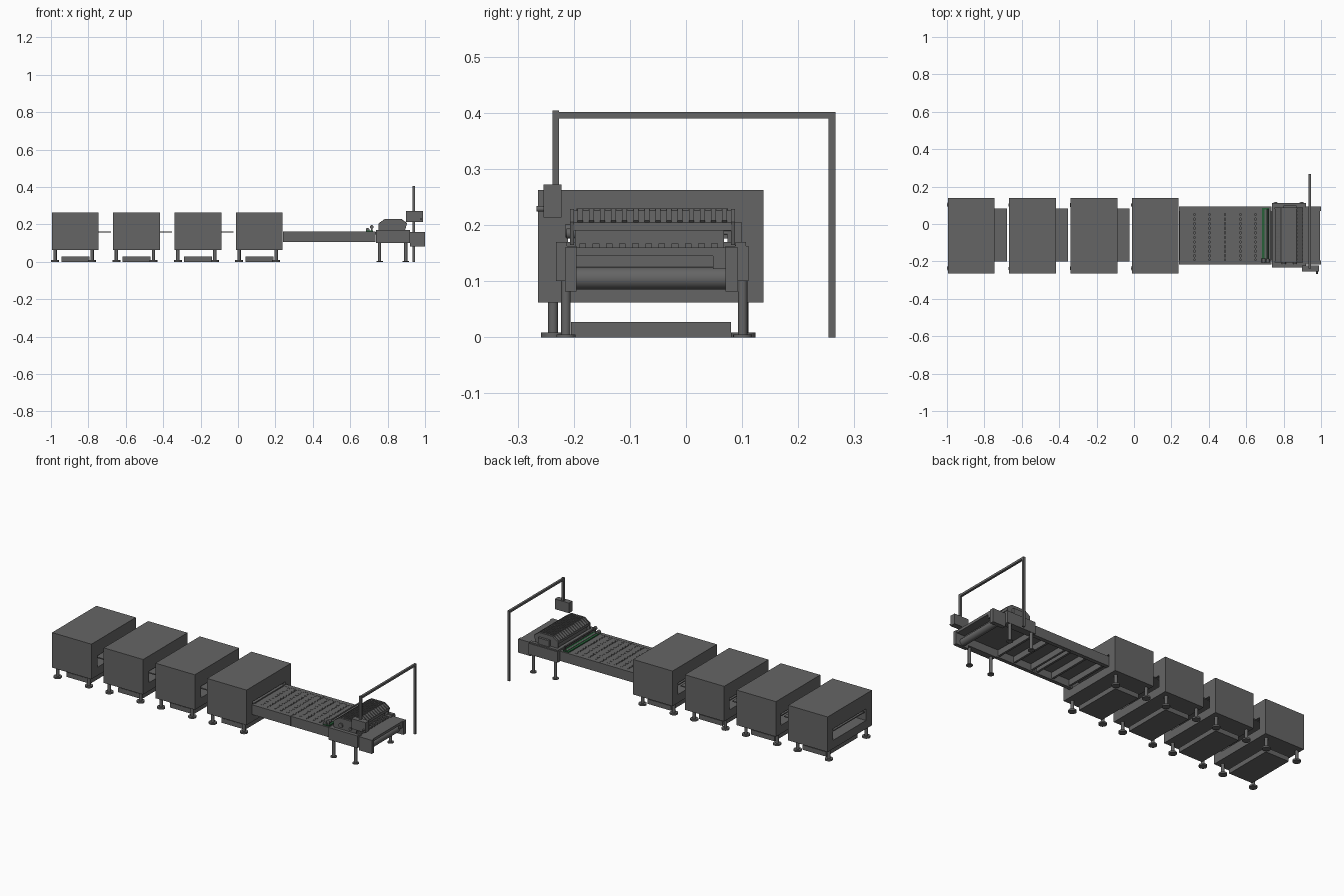
import bpy, bmesh, math
from mathutils import Vector, Matrix

if "Cube" in bpy.data.objects:
    bpy.data.objects.remove(bpy.data.objects["Cube"])


def material(name, rgb):
    m = bpy.data.materials.new(name)
    m.diffuse_color = (*rgb, 1)
    m.use_nodes = True
    m.node_tree.nodes["Principled BSDF"].inputs["Base Color"].default_value = m.diffuse_color
    return m


GREY = material("dark grey", (0.13, 0.13, 0.13))
GREEN = material("dark green", (0.02, 0.12, 0.04))


def finish(name, bm, mat):
    bmesh.ops.recalc_face_normals(bm, faces=bm.faces)
    me = bpy.data.meshes.new(name)
    bm.to_mesh(me)
    bm.free()
    me.materials.append(mat)
    ob = bpy.data.objects.new(name, me)
    bpy.context.collection.objects.link(ob)
    return ob


def add_box(bm, x, y, z):
    c = Vector(((x[0] + x[1]) / 2, (y[0] + y[1]) / 2, (z[0] + z[1]) / 2))
    s = Matrix.Diagonal((x[1] - x[0], y[1] - y[0], z[1] - z[0], 1))
    bmesh.ops.create_cube(bm, size=1, matrix=Matrix.Translation(c) @ s)


def boxes(name, items, mat=GREY):
    bm = bmesh.new()
    for x, y, z in items:
        add_box(bm, x, y, z)
    return finish(name, bm, mat)


def add_rod(bm, a, b, r, n=20):
    a, b = Vector(a), Vector(b)
    d = b - a
    rot = d.to_track_quat('Z', 'Y').to_matrix().to_4x4()
    bmesh.ops.create_cone(bm, cap_ends=True, segments=n, radius1=r, radius2=r, depth=d.length,
                          matrix=Matrix.Translation((a + b) / 2) @ rot)


def rods(name, items, mat=GREY):
    bm = bmesh.new()
    for a, b, r in items:
        add_rod(bm, a, b, r)
    for f in bm.faces:
        f.smooth = len(f.verts) == 4
    for e in bm.edges:
        e.smooth = all(f.smooth for f in e.link_faces)
    return finish(name, bm, mat)


def profile_y(name, pts, y0, y1, mat=GREY):
    """Extrude an x-z outline along y."""
    bm = bmesh.new()
    f = bm.faces.new([bm.verts.new((x, y0, z)) for x, z in pts])
    g = bmesh.ops.extrude_face_region(bm, geom=[f])
    bmesh.ops.translate(bm, vec=(0, y1 - y0, 0),
                        verts=[v for v in g['geom'] if isinstance(v, bmesh.types.BMVert)])
    return finish(name, bm, mat)


def tunnel(name, x0, x1, outer, inner):
    """Box with a rectangular passage along x."""
    bm = bmesh.new()

    def ring(x, r):
        y0, y1, z0, z1 = r
        return [bm.verts.new((x, y, z)) for y, z in ((y0, z0), (y1, z0), (y1, z1), (y0, z1))]
    loops = [ring(x0, outer), ring(x1, outer), ring(x1, inner), ring(x0, inner)]
    for a, b in zip(loops, loops[1:] + loops[:1]):
        for i in range(4):
            j = (i + 1) % 4
            bm.faces.new((a[i], a[j], b[j], b[i]))
    return finish(name, bm, GREY)


def levelling_legs(name, xs, ys, top, r, foot_r, foot_h):
    items = []
    for x in xs:
        for y in ys:
            items += [((x, y, foot_h), (x, y, top), r), ((x, y, 0), (x, y, foot_h), foot_r)]
    rods(name, items)


# four oven cabinets with a belt plate, tray and feet each
for i in range(4):
    x = -0.995 + 0.328 * i
    n = f"_{i + 1}"
    tunnel("cabinet" + n, x, x + 0.25, (-0.264, 0.138, 0.062, 0.263), (-0.21, 0.09, 0.11, 0.176))
    end = x + (0.315 if i < 3 else 0.25)
    boxes("belt_plate" + n, [((x + 0.004, end), (-0.2, 0.082), (0.157, 0.163))])
    boxes("floor_tray" + n, [((x + 0.05, x + 0.2), (-0.205, 0.08), (0, 0.027))])
    levelling_legs("cabinet_legs" + n, (x + 0.017, x + 0.215), (-0.237, 0.102), 0.064, 0.009, 0.0215, 0.009)

# slatted conveyor: two rail sections, slats, comb teeth, cross members
RAILS = ((-0.216, -0.195), (0.07, 0.093))
INNER = (-0.195, 0.07)
for n, (a, b) in enumerate(((0.24, 0.4855), (0.4875, 0.735))):
    boxes(f"conveyor_rails_{n + 1}", [((a, b), y, (0.105, 0.161)) for y in RAILS])
    boxes(f"cross_members_{n + 1}", [((x, x + 0.012), INNER, (0.112, 0.148))
                                     for x in (a + 0.01, (a + b) / 2, b - 0.022)])
boxes("conveyor_deck", [((0.24, 0.735), INNER, (0.146, 0.151))])
boxes("conveyor_slats", [((0.243 + 0.082 * i, 0.32 + 0.082 * i), INNER, (0.15, 0.16)) for i in range(6)])
teeth = []
for i in range(11):
    x = 0.2815 + 0.041 * i
    teeth += [((x - 0.006, x + 0.006), (y, y + 0.012), (0.152, 0.1615))
              for y in (-0.188 + 0.0245 * k for k in range(11))]
boxes("comb_teeth", teeth)

# green strip with sensor rods in front of the hood
boxes("green_strip", [((0.685, 0.721), (-0.207, 0.085), (0.16, 0.166))], GREEN)
boxes("strip_insert", [((0.698, 0.708), (-0.2, 0.078), (0.163, 0.168))])
rods("sensor_rods", [((0.693, -0.205, 0.171), (0.693, -0.185, 0.171), 0.01),
                     ((0.715, -0.205, 0.186), (0.715, -0.188, 0.186), 0.01),
                     ((0.715, -0.2, 0.186), (0.715, 0.08, 0.186), 0.004)])
boxes("sensor_brackets", [((0.711, 0.719), y, (0.16, 0.188)) for y in ((-0.2, -0.194), (0.074, 0.08))])

# machine base: outer side cheeks, deck and legs
boxes("machine_cheeks", [((0.737, 0.92), y, (0.1, 0.163)) for y in ((-0.232, -0.195), (0.07, 0.111))])
boxes("machine_deck", [((0.735, 0.995), INNER, (0.145, 0.16))])
boxes("machine_rim", [((0.737, 0.92), (-0.232, -0.212), (0.16, 0.17)),
                      ((0.737, 0.92), (0.088, 0.107), (0.16, 0.17)),
                      ((0.737, 0.757), (-0.212, 0.088), (0.16, 0.17))])
levelling_legs("machine_legs", (0.757, 0.897), (-0.214, 0.101), 0.105, 0.0085, 0.017, 0.005)

# outfeed end
boxes("outfeed_rails", [((0.92, 1.0), y, (0.082, 0.16)) for y in RAILS])
boxes("outfeed_panel", [((0.93, 0.945), INNER, (0.118, 0.147))])
rods("outfeed_roller", [((0.955, -0.195, 0.105), (0.955, 0.07, 0.105), 0.02)])
boxes("outfeed_bracket", [((0.985, 0.995), (0.048, 0.07), (0.122, 0.15))])

# hood: lower body, faceted cover and end plates
HOOD = [(0.755, 0.19), (0.755, 0.203), (0.787, 0.226), (0.87, 0.226), (0.9, 0.205), (0.9, 0.19)]
boxes("hood_body", [((0.768, 0.885), (-0.198, 0.068), (0.158, 0.196))])
profile_y("hood_cover", HOOD, -0.2, 0.08)
PLATE = [(0.752, 0.165), (0.752, 0.205), (0.786, 0.229), (0.872, 0.229), (0.904, 0.206), (0.892, 0.165)]
profile_y("hood_end_plate_1", PLATE, -0.207, -0.2)
profile_y("hood_end_plate_2", PLATE, 0.08, 0.087)
# louvre bars on top, ribs down both slopes
boxes("louvre_bars", [((x, x + 0.006), (-0.195, 0.075), (0.225, 0.23))
                      for x in (0.79 + 0.0145 * i for i in range(6))])
for s, pts in (("rear", [(0.87, 0.226), (0.9, 0.205), (0.903, 0.208), (0.872, 0.23)]),
               ("front", [(0.755, 0.203), (0.787, 0.226), (0.786, 0.23), (0.753, 0.206)])):
    for i in range(14):
        y = -0.193 + 0.0198 * i
        profile_y(f"{s}_rib_{i + 1}", pts, y, y + 0.009)
# teeth along the outfeed edge and the drive on the near side
boxes("edge_teeth", [((0.885, 0.915), (y, y + 0.012), (0.159, 0.167))
                     for y in (-0.19 + 0.0235 * i for i in range(11))])
rods("drive_knobs", [((0.80, -0.215, 0.19), (0.80, -0.2, 0.19), 0.012),
                     ((0.86, -0.213, 0.185), (0.86, -0.2, 0.185), 0.009)])
boxes("side_bracket", [((0.80, 0.87), (0.087, 0.1), (0.163, 0.205))])

# control box hanging from an overhead pipe frame
boxes("overhead_frame", [((0.934, 0.947), (0.254, 0.266), (0, 0.402)),
                         ((0.934, 0.947), (-0.238, 0.254), (0.39, 0.402)),
                         ((0.934, 0.947), (-0.238, -0.226), (0.272, 0.404))])
boxes("control_box", [((0.898, 0.988), (-0.254, -0.222), (0.214, 0.272))])
rods("control_knob", [((0.978, -0.266, 0.229), (0.978, -0.25, 0.229), 0.005)])
